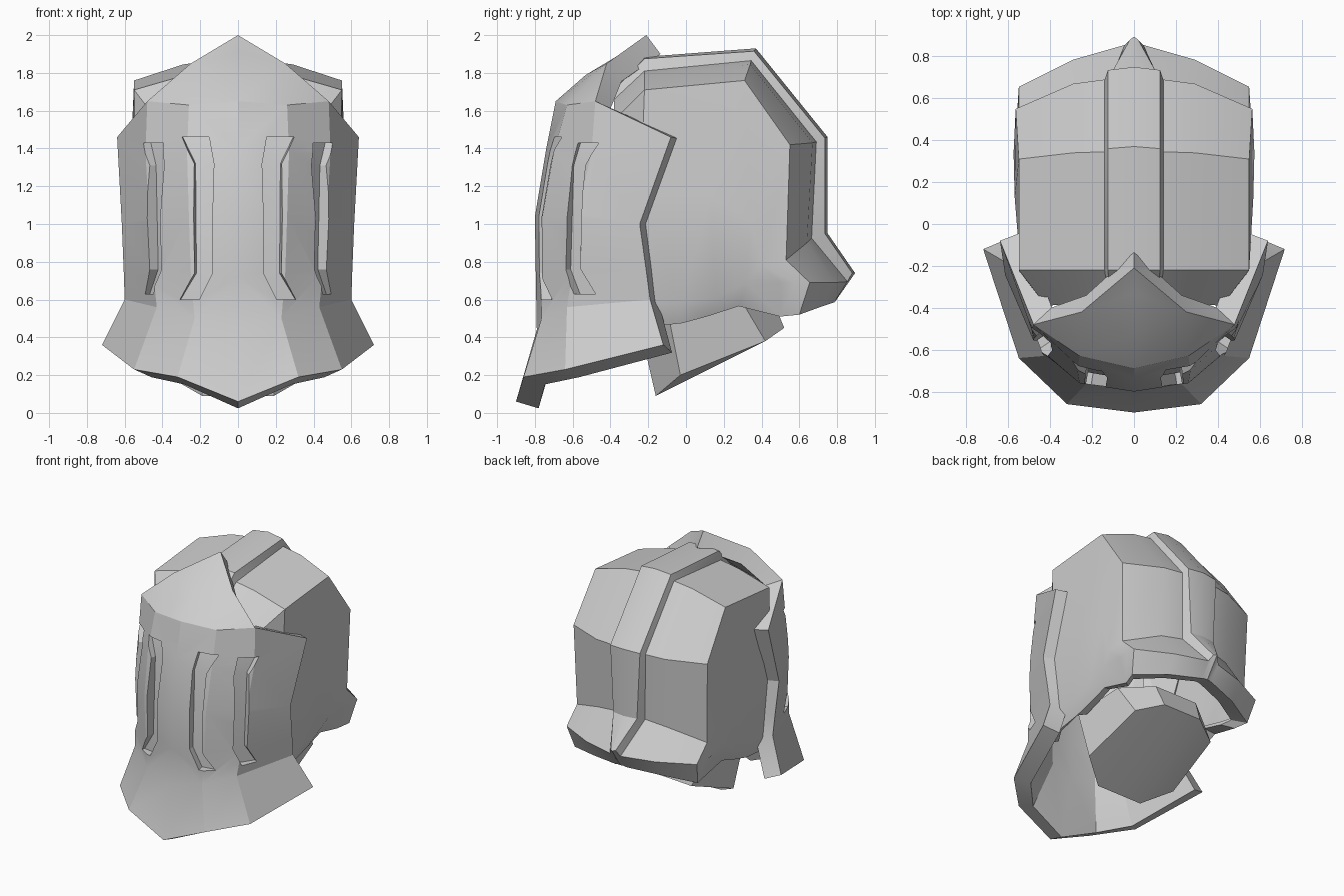
import bpy, bmesh, math
from mathutils import Vector

if "Cube" in bpy.data.objects:
    bpy.data.objects.remove(bpy.data.objects["Cube"])

steel = bpy.data.materials.new("light_grey_steel")
steel.diffuse_color = (0.62, 0.62, 0.62, 1)
steel.use_nodes = True
steel.node_tree.nodes["Principled BSDF"].inputs["Base Color"].default_value = steel.diffuse_color


def make_part(name, polys):
    """Build a mesh from right-half polygons, mirrored over x = 0."""
    bm = bmesh.new()
    for s in (1, -1):
        for poly in polys:
            bm.faces.new([bm.verts.new((s * x, y, z)) for x, y, z in poly][::s])
    bmesh.ops.remove_doubles(bm, verts=bm.verts, dist=0.0005)
    bmesh.ops.dissolve_degenerate(bm, dist=0.0005, edges=bm.edges)
    bmesh.ops.recalc_face_normals(bm, faces=bm.faces)
    ref = Vector((0, -0.1, 0.9 if name != "neck" else 0.35))
    if sum(f.normal.dot(f.calc_center_median() - ref) * f.calc_area() for f in bm.faces) < 0:
        bmesh.ops.reverse_faces(bm, faces=bm.faces)
    mesh = bpy.data.meshes.new(name)
    bm.to_mesh(mesh)
    bm.free()
    ob = bpy.data.objects.new(name, mesh)
    bpy.context.collection.objects.link(ob)
    mesh.materials.append(steel)
    return ob


def activate(ob):
    bpy.ops.object.select_all(action='DESELECT')
    ob.select_set(True)
    bpy.context.view_layer.objects.active = ob


def thicken(ob, t):
    m = ob.modifiers.new("thickness", 'SOLIDIFY')
    m.thickness, m.offset = t, -1
    activate(ob)
    bpy.ops.object.modifier_apply(modifier=m.name)


def smooth(ob, deg=28):
    activate(ob)
    bpy.ops.object.shade_smooth_by_angle(angle=math.radians(deg))


def strips(rows):
    """Quads between successive rows of equal length."""
    return [[a[i], a[i + 1], b[i + 1], b[i]]
            for a, b in zip(rows, rows[1:]) for i in range(len(a) - 1)]


# Visor: rows from the flared hem up to the brow, centre to back edge
hem = [(0, -.90, .06), (.32, -.86, .19), (.55, -.64, .23), (.72, -.12, .36)]
fold = [(0, -.79, .44), (.23, -.765, .50), (.43, -.63, .56), (.60, -.19, .60)]
jaw = [(0, -.795, .72), (.25, -.76, .74), (.45, -.60, .75), (.605, -.21, .75)]
cheek = [(0, -.80, 1.04), (.26, -.76, 1.04), (.47, -.58, 1.03), (.615, -.245, 1.0)]
eye = [(0, -.74, 1.40), (.27, -.70, 1.38), (.49, -.50, 1.38), (.64, -.08, 1.46)]
brow = [(0, -.69, 1.65), (.26, -.63, 1.63), (.48, -.48, 1.65)]
crown, shoulder = (0, -.53, 1.79), (.25, -.42, 1.85)
tip, peak = (0, -.33, 1.91), (0, -.21, 2.0)
visor_polys = strips([hem, fold, jaw, cheek, eye]) + strips([eye[:3], brow]) + [
    [eye[2], eye[3], brow[2]],
    [brow[0], brow[1], shoulder, crown],
    [brow[1], brow[2], shoulder],
    [crown, shoulder, tip], [tip, shoulder, peak]]
visor = make_part("visor", visor_polys)
thicken(visor, 0.125)


# Bracket-shaped recessed slots
def cut_slot(side, origin, angle, rows):
    a = math.radians(angle)
    t, n = Vector((math.cos(a), math.sin(a), 0)), Vector((math.sin(a), -math.cos(a), 0))
    bm = bmesh.new()
    rings = []
    for z, lo, hi, d in rows:
        base = Vector((*origin, z))
        ring = [base + t * u + n * v for u, v in
                ((lo, d - .055), (hi, d - .055), (hi, d + .15), (lo, d + .15))]
        rings.append([bm.verts.new((side * p.x, p.y, p.z)) for p in ring])
    for r, q in zip(rings, rings[1:]):
        for i in range(4):
            j = (i + 1) % 4
            bm.faces.new((r[i], r[j], q[j], q[i]))
    bm.faces.new(rings[0])
    bm.faces.new(rings[-1])
    bmesh.ops.recalc_face_normals(bm, faces=bm.faces)
    mesh = bpy.data.meshes.new("slot_cutter")
    bm.to_mesh(mesh)
    bm.free()
    mesh.materials.append(steel)
    cutter = bpy.data.objects.new("slot_cutter", mesh)
    cutter.hide_render = True
    bpy.context.collection.objects.link(cutter)
    m = visor.modifiers.new("slot", 'BOOLEAN')
    m.operation, m.solver, m.object = 'DIFFERENCE', 'EXACT', cutter
    activate(visor)
    bpy.ops.object.modifier_apply(modifier=m.name)
    bpy.data.objects.remove(cutter)


for side in (1, -1):
    cut_slot(side, (.185, -.77), 10, [(.60, .02, .13, 0), (.74, -.05, .045, 0),
                                      (1.32, -.05, .055, -.03), (1.46, -.02, .13, -.065)])
    cut_slot(side, (.44, -.60), 56, [(.63, .01, .13, 0), (.76, -.05, .05, 0),
                                     (1.31, -.03, .07, 0), (1.43, .0, .15, -.02)])
smooth(visor, 20)

# Dome: each column runs from the tucked front edge over the top to the flared nape
ridge = [(0, -.38, 1.72), (0, -.22, 1.885), (0, .37, 1.93), (0, .75, 1.46),
         (0, .75, .95), (0, .895, .74), (0, .79, .59)]
ridge_edge = [(.11, -.38, 1.71), (.125, -.22, 1.875), (.125, .36, 1.915), (.125, .735, 1.455),
              (.10, .735, .95), (.02, .88, .74), (.02, .787, .59)]
shell = [(.12, -.38, 1.66), (.14, -.22, 1.81), (.14, .345, 1.865), (.14, .69, 1.435),
         (.12, .665, .925), (.045, .855, .695), (.045, .785, .585)]
quarter = [(.26, -.38, 1.63), (.29, -.22, 1.785), (.29, .34, 1.845), (.29, .67, 1.43),
           (.29, .64, .90), (.29, .785, .69), (.29, .71, .56)]
corner = [(.42, -.39, 1.54), (.55, -.22, 1.71), (.55, .31, 1.76), (.565, .55, 1.42),
          (.55, .53, .81), (.55, .655, .69), (.52, .60, .52)]
middle = [(.42, -.40, 1.1), (.54, -.24, 1.15), (.57, .13, 1.15), (.575, .34, 1.02),
          (.565, .40, .78), (.555, .58, .69)]
hem_side = [(.42, -.40, .57), (.53, -.24, .57), (.545, -.02, .585), (.55, .16, .61),
            (.55, .32, .69), (.55, .50, .69)]
rim = [(.40, -.38, .46), (.49, -.24, .45), (.50, -.02, .475), (.50, .11, .51),
       (.50, .28, .565), (.49, .50, .51)]
dome_polys = strips([ridge, ridge_edge, shell, quarter, corner])
dome_polys += strips([corner[:6], middle, hem_side, rim])
dome_polys.append([corner[5], middle[5], hem_side[5], rim[5], corner[6]])
# Lip turned in under the hem towards the neck
edge = [ridge[6], ridge_edge[6], shell[6], quarter[6], corner[6], rim[5]] + rim[4:1:-1]
lip = [(x * .85, y - (y - .1) * .16, z + .03) for x, y, z in edge]
dome_polys += strips([edge, lip])
dome = make_part("dome", dome_polys)
thicken(dome, 0.03)
smooth(dome)

# Neck guard: tilted closed collar under the dome
low = [(0, -.16, .09), (.19, -.16, .09), (.38, -.03, .20), (.34, .42, .38),
       (.16, .52, .45), (0, .52, .45)]
high = [(0, -.22, .35), (.20, -.22, .35), (.42, -.10, .55), (.39, .29, .60),
        (.18, .45, .62), (0, .45, .62)]
neck = make_part("neck", strips([low, high]) + strips([[low[0], low[1], low[2]],
                 [low[5], low[4], low[3]]]) + strips([high[:3], high[:2:-1]]))
smooth(neck)
